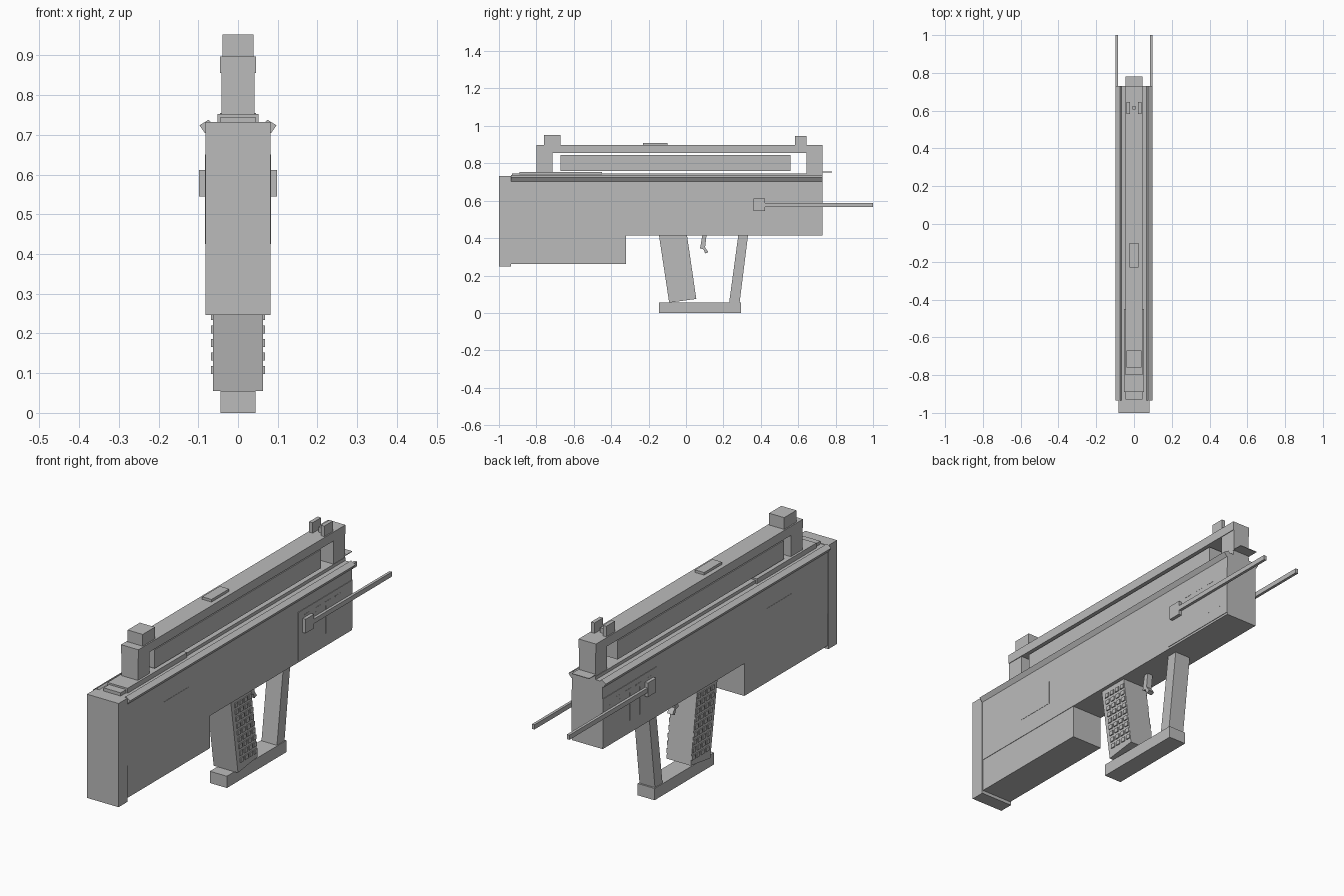
import bpy, bmesh, math
from mathutils import Vector

if "Cube" in bpy.data.objects:
    bpy.data.objects.remove(bpy.data.objects["Cube"])

grey = bpy.data.materials.new("plain_grey")
grey.diffuse_color = (0.5, 0.5, 0.5, 1)
grey.use_nodes = True
grey.node_tree.nodes["Principled BSDF"].inputs["Base Color"].default_value = grey.diffuse_color


def finish(name, bm):
    bmesh.ops.recalc_face_normals(bm, faces=bm.faces[:])
    mesh = bpy.data.meshes.new(name)
    bm.to_mesh(mesh)
    bm.free()
    mesh.materials.append(grey)
    ob = bpy.data.objects.new(name, mesh)
    bpy.context.collection.objects.link(ob)
    return ob


def add_prism(bm, pts, a, b, axis="x"):
    """Extrude a profile from a to b: (y, z) points along x, or (x, z) points along y."""
    def place(p, t):
        return (t, p[0], p[1]) if axis == "x" else (p[0], t, p[1])
    lo = [bm.verts.new(place(p, a)) for p in pts]
    hi = [bm.verts.new(place(p, b)) for p in pts]
    bm.faces.new(lo)
    bm.faces.new(hi[::-1])
    n = len(pts)
    for i in range(n):
        j = (i + 1) % n
        bm.faces.new((lo[i], hi[i], hi[j], lo[j]))


def add_box(bm, x, y, z):
    add_prism(bm, [(y[0], z[0]), (y[1], z[0]), (y[1], z[1]), (y[0], z[1])], x[0], x[1])


def prism(name, pts, a, b, axis="x"):
    bm = bmesh.new()
    add_prism(bm, pts, a, b, axis)
    return finish(name, bm)


def box(name, half, y, z):
    bm = bmesh.new()
    add_box(bm, (-half, half), y, z)
    return finish(name, bm)


def side_boxes(name, parts):
    """Boxes given as (x range, y range, z range), repeated on both sides."""
    bm = bmesh.new()
    for x, y, z in parts:
        add_box(bm, x, y, z)
        add_box(bm, (-x[1], -x[0]), y, z)
    return finish(name, bm)


# Main body, stock and butt
box("body", 0.08, (-0.935, 0.73), (0.415, 0.73))
box("lower_stock", 0.078, (-0.935, -0.32), (0.262, 0.415))
box("butt_plate", 0.082, (-1.0, -0.935), (0.247, 0.732))

# Slanted rails along the upper edges
for s, side in ((1, "right"), (-1, "left")):
    pts = [(0.062, 0.725), (0.074, 0.738), (0.097, 0.724), (0.083, 0.704)]
    prism(side + "_edge_rail", [(s * x, z) for x, z in pts], -0.935, 0.73, "y")

# Top deck, barrel housing and carry frame
box("top_deck", 0.044, (-0.93, 0.73), (0.73, 0.745))
box("rear_deck", 0.052, (-0.89, -0.45), (0.73, 0.753))
box("barrel_housing", 0.038, (-0.67, 0.56), (0.758, 0.845))
box("frame_bar", 0.045, (-0.80, 0.73), (0.855, 0.897))
box("frame_rear_post", 0.042, (-0.80, -0.715), (0.745, 0.856))
box("frame_front_post", 0.042, (0.645, 0.73), (0.745, 0.856))
box("front_lip", 0.045, (0.725, 0.78), (0.752, 0.755))
box("bar_button", 0.024, (-0.23, -0.10), (0.897, 0.909))

# Sights
box("rear_sight", 0.039, (-0.76, -0.67), (0.897, 0.952))
side_boxes("front_sight_prongs", [((0.021, 0.039), (0.582, 0.645), (0.897, 0.946))])
box("front_sight_pin", 0.007, (0.605, 0.625), (0.897, 0.92))

# Side panels with raised ribs, and marked hatch
side_boxes("side_panels", [((0.079, 0.0825), (0.33, 0.73), (0.425, 0.65))])
ribs = [((0.082, 0.0835), (0.38 + 0.075 * i, 0.385 + 0.075 * i), (0.475, 0.605)) for i in range(5)]
ribs += [((0.082, 0.0835), (0.375 + 0.075 * i, 0.415 + 0.075 * i), (0.62, 0.625)) for i in range(4)]
side_boxes("panel_ribs", ribs)
side_boxes("side_hatches", [((0.079, 0.0812), (-0.67, -0.48), (0.50, 0.61))])

# Long side rods with their mounts
side_boxes("side_rods", [((0.084, 0.097), (0.40, 1.0), (0.566, 0.588))])
side_boxes("rod_mounts", [((0.08, 0.098), (0.36, 0.422), (0.545, 0.611))])

# Pistol grip with rows of small studs
prism("grip", [(-0.145, 0.418), (0.005, 0.418), (0.055, 0.075), (-0.09, 0.055)], -0.063, 0.063)
studs = []
for r in range(9):
    for c in range(4):
        z = 0.108 + r * 0.034
        y = -0.073 + c * 0.034 - (z - 0.10) * 0.155
        studs.append(((0.062, 0.068), (y - 0.001, y + 0.021), (z - 0.010, z + 0.010)))
side_boxes("grip_studs", studs)

# Guard and trigger
box("guard_base", 0.044, (-0.145, 0.295), (0.0, 0.055))
prism("guard_post", [(0.28, 0.418), (0.332, 0.418), (0.286, 0.05), (0.23, 0.05)], -0.04, 0.04)
prism("trigger", [(0.088, 0.418), (0.11, 0.418), (0.102, 0.35), (0.12, 0.325), (0.102, 0.318),
                  (0.094, 0.34), (0.075, 0.345)], -0.014, 0.014)
